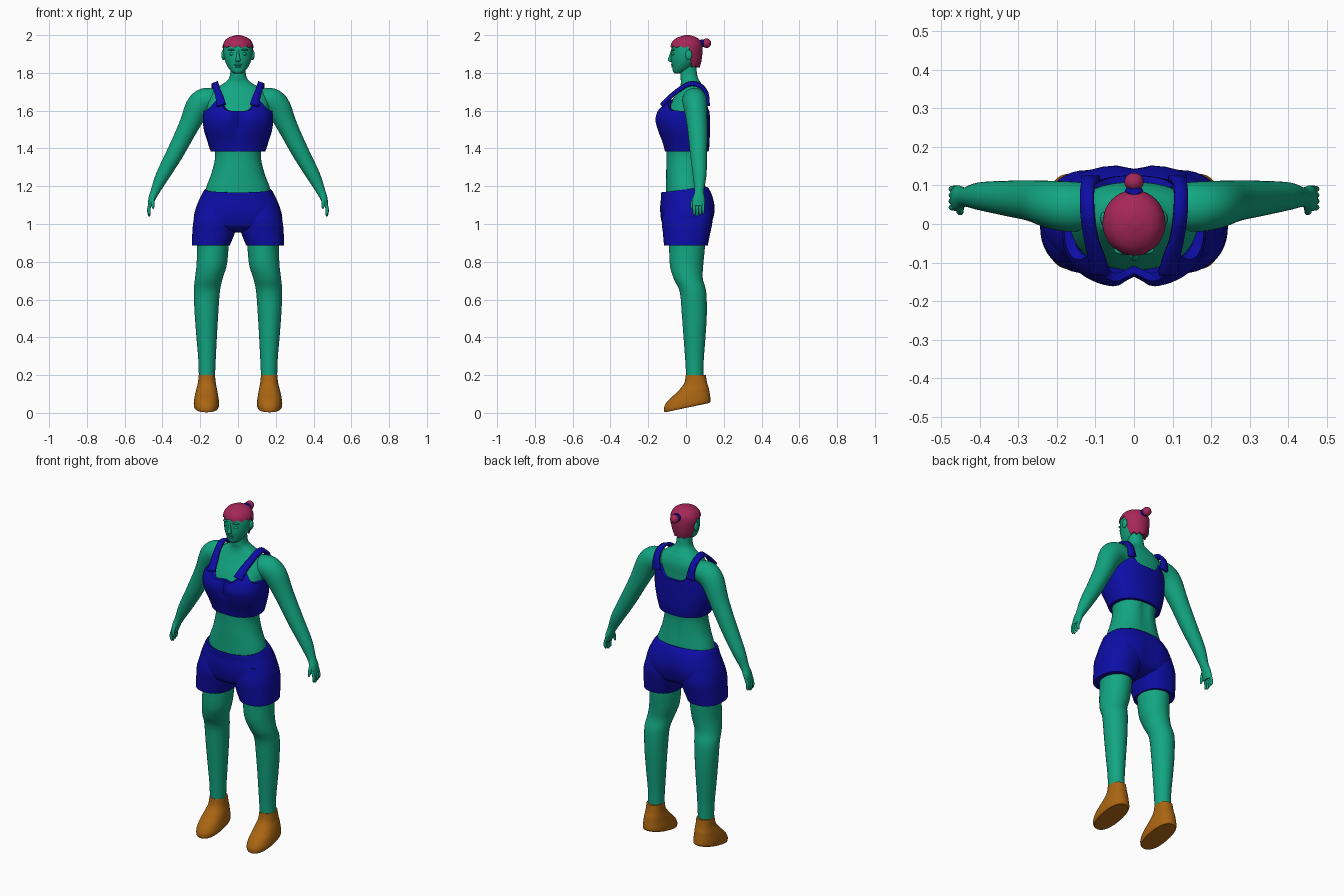
import bpy, bmesh
from math import sin, cos, pi, radians, exp
from mathutils import Vector

if "Cube" in bpy.data.objects:
    bpy.data.objects.remove(bpy.data.objects["Cube"])


def material(name, rgb):
    m = bpy.data.materials.new(name)
    m.use_nodes = True
    m.diffuse_color = (*rgb, 1)
    m.node_tree.nodes["Principled BSDF"].inputs["Base Color"].default_value = (*rgb, 1)
    return m


SKIN = material("green skin", (0.006, 0.38, 0.22))
CLOTH = material("blue cloth", (0.004, 0.004, 0.38))
HAIR = material("crimson hair", (0.38, 0.02, 0.1))
LEATHER = material("tan leather", (0.4, 0.13, 0.006))
SEG = 40


def finish(name, bm, mat, mirror=False, angle=40):
    bmesh.ops.recalc_face_normals(bm, faces=bm.faces)
    me = bpy.data.meshes.new(name)
    bm.to_mesh(me)
    bm.free()
    me.materials.append(mat)
    ob = bpy.data.objects.new(name, me)
    bpy.context.collection.objects.link(ob)
    bpy.ops.object.select_all(action="DESELECT")
    ob.select_set(True)
    bpy.context.view_layer.objects.active = ob
    bpy.ops.object.shade_smooth_by_angle(angle=radians(angle))
    if mirror:
        mod = ob.modifiers.new("mirror", "MIRROR")
        mod.use_mirror_merge = False
    return ob


def resample(rows, steps=5):
    """Smooth spline through rows of numbers."""
    out = []
    last = len(rows) - 1
    for i in range(last):
        quad = [rows[max(i - 1, 0)], rows[i], rows[i + 1], rows[min(i + 2, last)]]
        for s in range(steps):
            t = s / steps
            out.append([b + t / 2 * (c - a + t * (2*a - 5*b + 4*c - d + t * (3*b - a - 3*c + d)))
                        for a, b, c, d in zip(*quad)])
    return out + [list(rows[-1])]


def skin_rings(rings, caps=(True, True)):
    bm = bmesh.new()
    vs = [[bm.verts.new(p) for p in r] for r in rings]
    n = len(vs[0])
    for a, b in zip(vs, vs[1:]):
        for i in range(n):
            j = (i + 1) % n
            bm.faces.new((a[i], a[j], b[j], b[i]))
    if caps[0]:
        bm.faces.new(vs[0])
    if caps[1]:
        bm.faces.new(vs[-1])
    return bm


def power(v, n):
    return abs(v) ** (2 / n) * (1 if v > 0 else -1)


def loft(name, rows, mat, mirror=False, n=2, warp=None, seg=SEG):
    """Rows: x, y, z, x radius, y radius, sideways lean in degrees, front-to-back tilt."""
    rings = []
    for x, y, z, rx, ry, lean, tilt in resample([tuple(r) + (0,) * (7 - len(r)) for r in rows]):
        ring, la = [], radians(lean)
        for k in range(seg):
            a = 2 * pi * k / seg
            u, v = max(rx, .001) * power(cos(a), n), max(ry, .001) * power(sin(a), n)
            p = Vector((x + u * cos(la), y + v, z + u * sin(la) + tilt * v))
            ring.append(warp(p) if warp else p)
        rings.append(ring)
    return finish(name, skin_rings(rings), mat, mirror)


def shell(name, profile, mat, low, high, n=2, warp=None, cap=False, steps=18):
    """Garment shell: profile rows are z, x radius, front y, back y; edges vary by angle."""
    prof = resample(profile, 8)
    rings = [[] for _ in range(steps + 3)]
    seg = SEG * 2
    for k in range(seg):
        a = 2 * pi * k / seg
        lo, hi = low(a), high(a)
        for i in range(steps + 3):
            t = min(max((i - 1) / steps, 0), 1)
            z = lo + (hi - lo) * t
            j = next((q for q in range(1, len(prof)) if prof[q][0] >= z), len(prof) - 1)
            p, q = prof[j - 1], prof[j]
            f = min(max((z - p[0]) / (q[0] - p[0]), 0), 1)
            rx, yf, yb = (p[m] + (q[m] - p[m]) * f for m in (1, 2, 3))
            s = .86 if i in (0, steps + 2) else 1
            pt = Vector((s * rx * power(cos(a), n),
                         (yf + yb) / 2 + s * (yb - yf) / 2 * power(sin(a), n), z))
            rings[i].append(warp(pt) if warp else pt)
    return finish(name, skin_rings(rings, (False, cap)), mat)


def ball(name, loc, size, mat, mirror=False):
    bm = bmesh.new()
    bmesh.ops.create_uvsphere(bm, u_segments=20, v_segments=12, radius=1)
    for v in bm.verts:
        v.co = Vector(loc) + v.co * Vector(size)
    return finish(name, bm, mat, mirror)


def bump(v, width):
    return exp(-(v / width) ** 2)


# Torso and neck
loft("torso", [(0, 0, 1.08, .18, .11), (0, 0, 1.18, .172, .106), (0, -.003, 1.27, .14, .102),
               (0, -.003, 1.36, .121, .1), (0, 0, 1.44, .135, .108), (0, -.005, 1.55, .16, .115),
               (0, .007, 1.62, .165, .102), (0, .025, 1.68, .152, .083), (0, .03, 1.72, .115, .065),
               (0, .025, 1.75, .068, .052), (0, .015, 1.785, .043, .045), (0, .01, 1.87, .04, .042)],
     SKIN, n=2.2,
     warp=lambda p: p - Vector((0, .012 * bump(p.x, .025) * bump(p.z - 1.35, .15), 0)) if p.y > 0 else p)

# Arms and hands
loft("arm", [(.1, .045, 1.655, .06, .06, 80), (.165, .045, 1.655, .068, .065, 65),
             (.215, .05, 1.615, .067, .062, 42), (.265, .06, 1.51, .053, .053, 28),
             (.335, .067, 1.372, .045, .045, 29), (.4, .072, 1.255, .036, .036, 28),
             (.438, .07, 1.175, .024, .025, 24), (.455, .068, 1.135, .019, .032, 18),
             (.465, .066, 1.095, .013, .032, 8)], SKIN, mirror=True)
for i, finger in enumerate(("index", "middle", "ring", "little")):
    y = .043 + .016 * i
    tip = 1.04 + .006 * abs(i - 1)
    loft(finger + "_finger", [(.463, y, 1.115, .008, .009), (.472, y, 1.08, .009, .008),
                              (.471, y, tip + .01, .007, .007), (.469, y, tip, .003, .003)],
         SKIN, mirror=True, seg=12)
loft("thumb", [(.45, .055, 1.155, .01, .012), (.452, .036, 1.12, .01, .01),
               (.45, .03, 1.09, .007, .007), (.449, .03, 1.08, .002, .002)], SKIN, mirror=True, seg=12)

# Legs
loft("leg", [(.135, 0, .98, .085, .1), (.133, .005, .88, .083, .095), (.14, .003, .78, .08, .088),
             (.155, .012, .71, .073, .077), (.165, .037, .64, .069, .07), (.167, .044, .52, .062, .066),
             (.166, .045, .4, .054, .058), (.164, .045, .28, .046, .049), (.165, .047, .17, .042, .045)],
     SKIN, mirror=True)

# Shoes with wedge soles
loft("shoe", [(.167, .007, .028, .06, .118, 0, .21), (.167, .007, .036, .066, .123, 0, .21),
              (.167, .007, .056, .067, .122, 0, .19), (.167, .014, .088, .062, .11, 0, .22),
              (.166, .035, .12, .056, .085, 0, .15), (.165, .05, .155, .048, .062, 0, .05),
              (.165, .052, .2, .043, .053)], LEATHER, mirror=True, n=2.3)

# Shorts: hip section plus two flared legs
loft("shorts_hips", [(0, -.012, 1.165, .155, .1, 0, .12), (0, -.01, 1.182, .175, .122, 0, .12),
                     (0, .004, 1.14, .2, .137, 0, .06), (0, .009, 1.08, .224, .146),
                     (0, .006, 1.02, .232, .137), (0, .003, .98, .18, .115), (0, 0, .955, .07, .06)],
     CLOTH, n=2.3,
     warp=lambda p: p - Vector((0, .018 * bump(p.x, .03) * bump(p.z - 1.04, .08), 0)) if p.y > 0 else p)
loft("shorts_leg", [(.11, .008, 1.1, .1, .12), (.118, .006, 1.02, .117, .134),
                    (.13, .003, .95, .112, .125), (.142, 0, .895, .102, .117),
                    (.143, 0, .885, .1, .115)], CLOTH, mirror=True, n=2.3)

# Cropped top with scooped neckline and armholes
shell("cropped_top", [(1.385, .145, -.113, .12), (1.43, .16, -.126, .125), (1.5, .181, -.154, .126),
                      (1.56, .186, -.166, .126), (1.62, .176, -.14, .124), (1.68, .152, -.075, .117)],
      CLOTH, lambda a: 1.385,
      lambda a: 1.598 + .062 * bump(abs(cos(a)) - .6, .2), n=2.35,
      warp=lambda p: p + Vector((0, .03 * bump(p.x, .03) * bump(p.z - 1.56, .1), 0)) if p.y < 0 else p)

# Shoulder straps
bm = bmesh.new()
rows = []
for x, y, z, w in resample([(.088, -.128, 1.63, .024), (.098, -.085, 1.672, .02), (.112, -.035, 1.712, .016),
                            (.12, .02, 1.742, .016), (.122, .075, 1.732, .016), (.118, .11, 1.69, .017),
                            (.112, .118, 1.63, .024)]):
    rows.append([bm.verts.new((x + s * w, y, z - .006 * s)) for s in (-1, 0, 1)])
for a, b in zip(rows, rows[1:]):
    for k in (0, 1):
        bm.faces.new((a[k], a[k + 1], b[k + 1], b[k]))
strap = finish("shoulder_strap", bm, CLOTH, mirror=True)
solid = strap.modifiers.new("thickness", "SOLIDIFY")
solid.thickness = .016
solid.offset = 0

# Head and face
loft("head", [(0, -.045, 1.797, .018, .015), (0, -.036, 1.806, .033, .032), (0, -.02, 1.83, .053, .053),
              (0, -.003, 1.87, .071, .076), (0, .002, 1.92, .077, .079), (0, .004, 1.96, .07, .073),
              (0, .005, 1.985, .045, .05)], SKIN)
loft("nose", [(0, -.073, 1.92, .006, .006), (0, -.079, 1.89, .008, .01), (0, -.083, 1.868, .013, .013),
              (0, -.077, 1.857, .008, .006)], SKIN, seg=16)
ball("eye", (.03, -.066, 1.9), (.016, .01, .008), SKIN, mirror=True)
ball("brow", (.031, -.067, 1.922), (.021, .012, .005), SKIN, mirror=True)
ball("upper_lip", (0, -.072, 1.843), (.02, .008, .005), SKIN)
ball("lower_lip", (0, -.068, 1.833), (.017, .009, .006), SKIN)
ball("ear", (.078, .014, 1.895), (.01, .018, .027), SKIN, mirror=True)


# Hair cap with a fringe, long at the nape, and a tied bun
def hairline(a):
    back = min(max((sin(a) - .1) / .35, 0), 1)
    return 1.938 - .105 * back * back * (3 - 2 * back) + .005 * sin(11 * a)


shell("hair", [(1.82, .052, -.06, .07), (1.87, .073, -.084, .083), (1.93, .082, -.083, .088),
               (1.965, .073, -.073, .081), (1.987, .05, -.046, .058), (2, .012, -.005, .02)],
      HAIR, hairline, lambda a: 2, cap=True)
ball("bun", (0, .109, 1.957), (.025, .024, .025), HAIR)
loft("hair_tie", [(0, .084, 1.938, .014, .008), (0, .086, 1.945, .021, .01), (0, .087, 1.957, .024, .01),
                  (0, .086, 1.969, .021, .01), (0, .084, 1.976, .014, .008)], CLOTH, seg=20)
